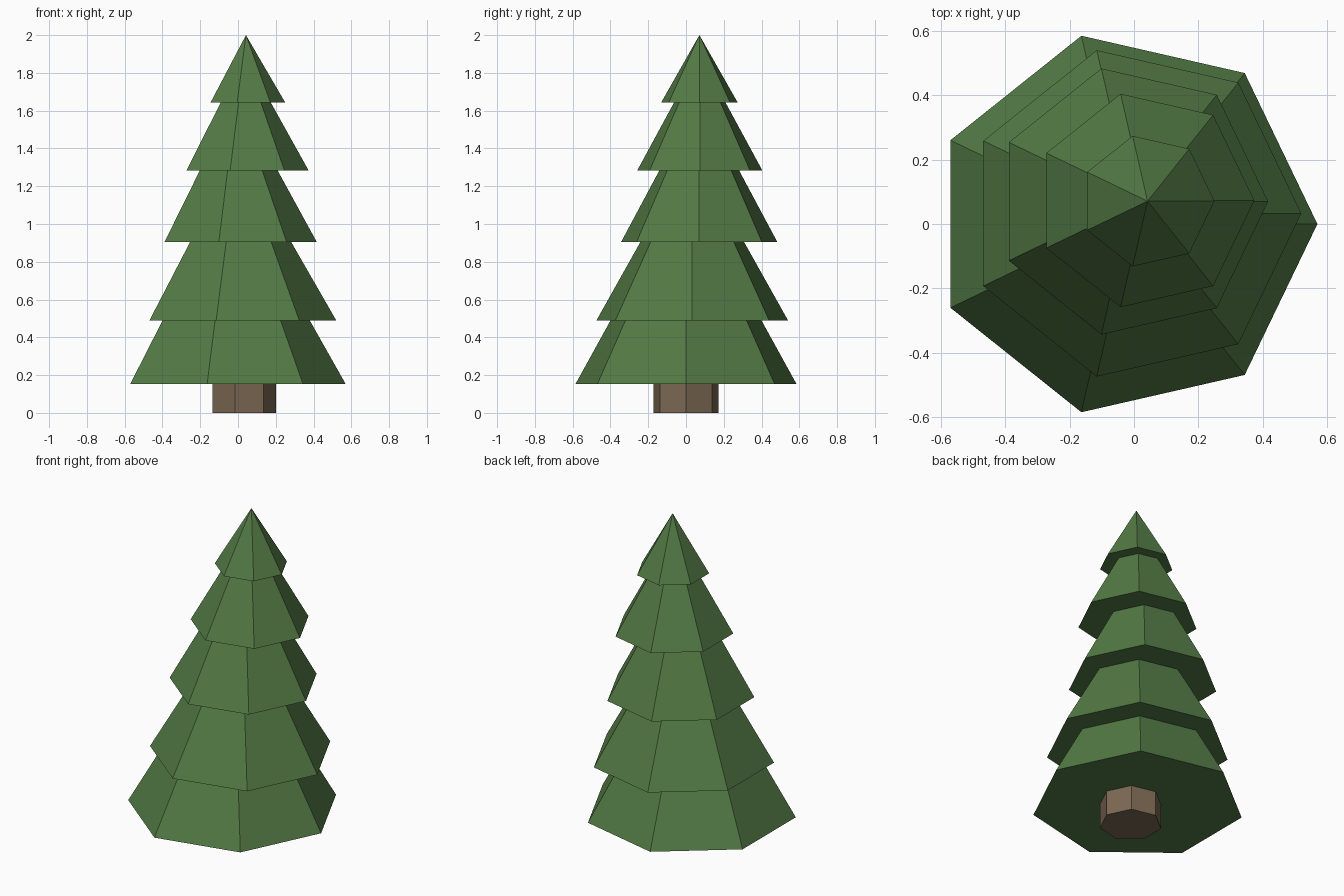
import bpy
import bmesh
import math

if "Cube" in bpy.data.objects:
    bpy.data.objects.remove(bpy.data.objects["Cube"])

SIDES = 7


def material(name, colour):
    m = bpy.data.materials.new(name)
    m.diffuse_color = (*colour, 1.0)
    m.use_nodes = True
    m.node_tree.nodes["Principled BSDF"].inputs["Base Color"].default_value = m.diffuse_color
    return m


green = material("pine green", (0.087, 0.196, 0.060))
brown = material("bark brown", (0.200, 0.138, 0.086))


def ring(bm, x, y, z, r):
    return [bm.verts.new((x + r * math.cos(2 * math.pi * i / SIDES),
                          y + r * math.sin(2 * math.pi * i / SIDES), z))
            for i in range(SIDES)]


def frustum(name, x, y, z0, z1, r0, r1, mat):
    """Closed seven-sided frustum, or a pointed cone when r1 is 0."""
    bm = bmesh.new()
    low = ring(bm, x, y, z0, r0)
    bm.faces.new(low[::-1])
    if r1 > 0:
        high = ring(bm, x, y, z1, r1)
        bm.faces.new(high)
    else:
        tip = bm.verts.new((x, y, z1))
    for i in range(SIDES):
        j = (i + 1) % SIDES
        if r1 > 0:
            bm.faces.new((low[i], low[j], high[j], high[i]))
        else:
            bm.faces.new((low[i], low[j], tip))
    mesh = bpy.data.meshes.new(name)
    bm.to_mesh(mesh)
    bm.free()
    mesh.materials.append(mat)
    bpy.context.collection.objects.link(bpy.data.objects.new(name, mesh))


# Trunk, reaching slightly into the lowest tier
frustum("trunk", 0.024, 0.0, 0.0, 0.17, 0.176, 0.176, brown)

# Branch tiers: centre x, centre y, base height, base radius, slope inward
tiers = [
    (-0.03, 0.0, 0.153, 0.60, 0.565),
    (0.0, 0.033, 0.49, 0.52, 0.575),
    (-0.007, 0.07, 0.905, 0.424, 0.548),
    (0.034, 0.073, 1.283, 0.34, 0.556),
    (0.042, 0.071, 1.643, 0.208, None),
]
for n, (x, y, z, r, slope) in enumerate(tiers):
    if slope is None:
        frustum("top_tier", x, y, z, 2.0, r, 0, green)
    else:
        top = tiers[n + 1][2] + 0.02   # tucked inside the tier above
        frustum(f"branch_tier_{n + 1}", x, y, z, top, r, r - slope * (top - z), green)
